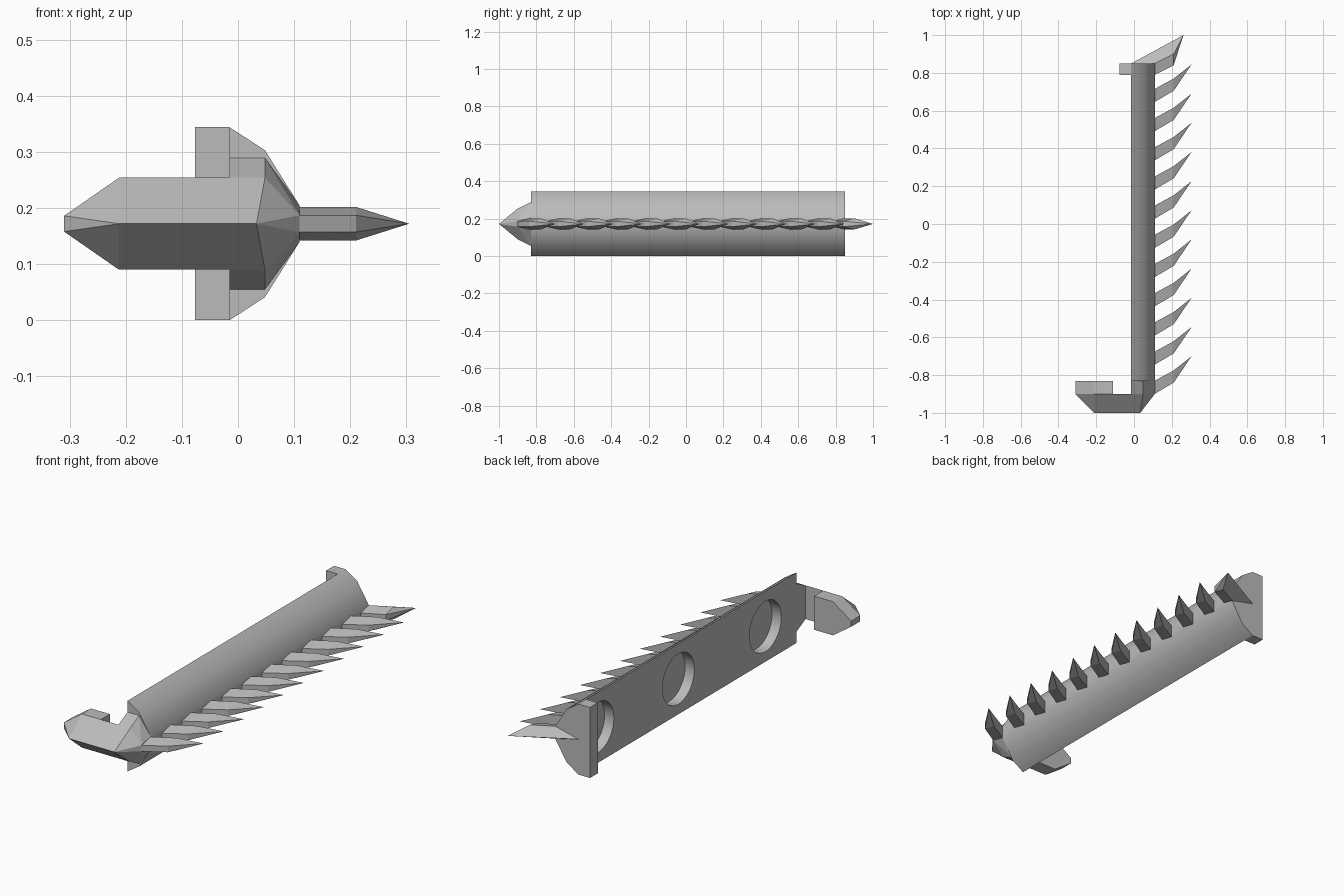
import bpy, bmesh, math
from mathutils import Matrix

cube = bpy.data.objects.get("Cube")
if cube:
    bpy.data.objects.remove(cube, do_unlink=True)

grey = bpy.data.materials.new("plain grey")
grey.use_nodes = True
colour = (0.5, 0.5, 0.5, 1)
grey.diffuse_color = colour
grey.node_tree.nodes["Principled BSDF"].inputs["Base Color"].default_value = colour

MID = 0.172          # height of the mirror plane


def finish(name, bm):
    bmesh.ops.recalc_face_normals(bm, faces=bm.faces)
    me = bpy.data.meshes.new(name)
    bm.to_mesh(me)
    bm.free()
    ob = bpy.data.objects.new(name, me)
    bpy.context.collection.objects.link(ob)
    me.materials.append(grey)
    return ob


def prism(name, half, y0, y1):
    """Extrude a profile of (x, half height), mirrored about MID, along y."""
    loop = [(x, MID + h) for x, h in half] + [(x, MID - h) for x, h in reversed(half)]
    bm = bmesh.new()
    face = bm.faces.new([bm.verts.new((x, y0, z)) for x, z in loop])
    out = bmesh.ops.extrude_face_region(bm, geom=[face])
    verts = [v for v in out["geom"] if isinstance(v, bmesh.types.BMVert)]
    bmesh.ops.translate(bm, verts=verts, vec=(0, y1 - y0, 0))
    return finish(name, bm)


def hull(name, points):
    """Convex solid from (x, y, half height) points mirrored about MID."""
    bm = bmesh.new()
    for x, y, h in points:
        for s in ((1, -1) if h else (1,)):
            bm.verts.new((x, y, MID + s * h))
    out = bmesh.ops.convex_hull(bm, input=bm.verts)
    junk = {g for g in out["geom_interior"] + out["geom_unused"]
            if isinstance(g, bmesh.types.BMVert)}
    bmesh.ops.delete(bm, geom=list(junk), context="VERTS")
    bmesh.ops.dissolve_limit(bm, angle_limit=0.02, verts=bm.verts, edges=bm.edges)
    return finish(name, bm)


# Long bar with three round recesses in its flat side
bar = prism("bar", [(-0.015, 0.172), (0.048, 0.131), (0.11, 0.032)], -0.83, 0.85)
bm = bmesh.new()
for y in (0.70, 0.08, -0.59):
    place = Matrix.Translation((-0.015, y, MID)) @ Matrix.Rotation(math.pi / 2, 4, "Y")
    bmesh.ops.create_cone(bm, cap_ends=True, segments=32, radius1=0.123,
                          radius2=0.123, depth=0.1, matrix=place)
cutter = finish("recess_cutter", bm)
cutter.hide_render = True
cut = bar.modifiers.new("recesses", "BOOLEAN")
cut.object = cutter
cut.solver = "EXACT"
bpy.context.view_layer.objects.active = bar
bar.select_set(True)
bpy.ops.object.modifier_apply(modifier=cut.name)
bpy.data.objects.remove(cutter, do_unlink=True)
bpy.ops.object.shade_smooth_by_angle(angle=math.radians(40))

# Lip at the rear end
prism("rear_lip", [(-0.077, 0.172), (-0.015, 0.172)], 0.79, 0.85)

# Front hook: root block, side arm and returning tip
hull("hook_root", [(-0.015, -0.83, 0.117), (0.048, -0.83, 0.117), (0.11, -0.83, 0.032),
                   (-0.015, -0.9, 0.082), (0.048, -0.9, 0.082), (0.11, -0.9, 0.015),
                   (-0.015, -1, 0), (0.033, -1, 0)])
hull("hook_arm", [(-0.31, -0.9, 0.014), (-0.212, -0.9, 0.082), (0.03, -0.9, 0.082),
                  (-0.212, -1, 0), (0.033, -1, 0)])
prism("hook_tip", [(-0.31, 0.014), (-0.212, 0.082), (-0.11, 0.082)], -0.9, -0.83)

# Row of swept teeth: a straight stem and a pointed blade each
for i in range(11):
    t = -0.70 + i * 0.1545
    mid = [(0.21, t - 0.14, 0.015), (0.21, t - 0.075, 0.03)]
    hull(f"tooth_stem_{i + 1}", [(0.10, t - 0.205, 0.015), (0.10, t - 0.135, 0.03)] + mid)
    hull(f"tooth_blade_{i + 1}", mid + [(0.305, t, 0)])

# Larger spike at the rear end
hull("rear_spike", [(0.10, 0.785, 0.015), (0.21, 0.84, 0.015), (0.11, 0.85, 0.03),
                    (0.21, 0.90, 0.03), (-0.015, 0.85, 0), (0.262, 1.0, 0)])
